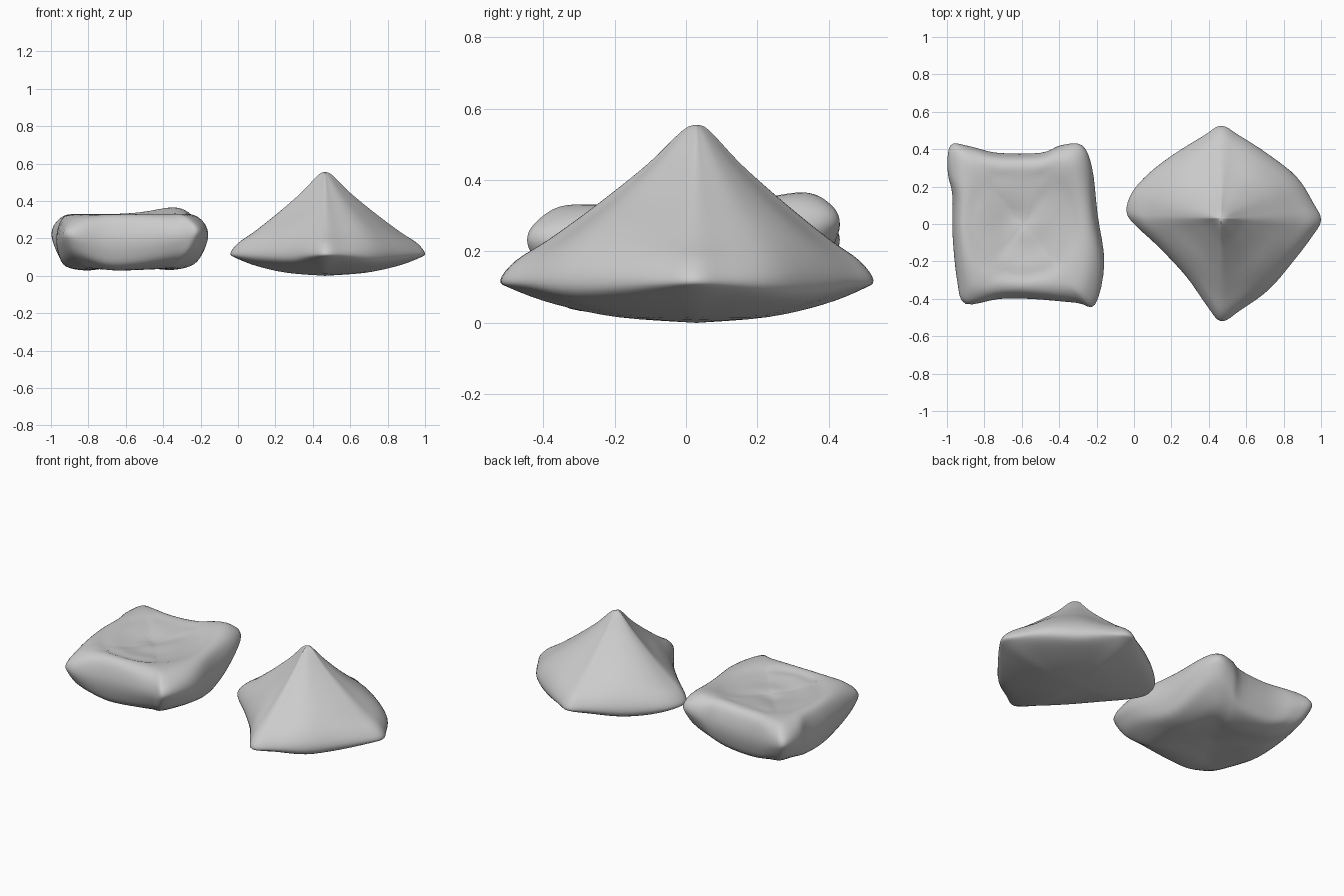
import bpy, bmesh, math

if "Cube" in bpy.data.objects:
    bpy.data.objects.remove(bpy.data.objects["Cube"])


def spline(points, steps, closed):
    """Catmull-Rom through tuples of any length."""
    n = len(points)
    out = []
    for i in range(n if closed else n - 1):
        p = [points[(i + k) % n] if closed else points[min(max(i + k, 0), n - 1)]
             for k in (-1, 0, 1, 2)]
        for j in range(steps):
            t = j / steps
            out.append(tuple(
                0.5 * (2 * b + (c - a) * t + (2 * a - 5 * b + 4 * c - d) * t * t
                       + (3 * b - a - 3 * c + d) * t ** 3)
                for a, b, c, d in zip(*p)))
    if not closed:
        out.append(tuple(points[-1]))
    return out


def pillow(name, center, outline, side, corner, detail=None):
    """Outline (x, y, corner weight) swept by a profile (reach, z), top to bottom."""
    cx, cy = center
    rim = spline(outline, 4, True)
    s, c = spline(side, 4, False), spline(corner, 4, False)
    bm = bmesh.new()

    def vert(x, y, z, top):
        return bm.verts.new((x, y, z + (detail(x, y, top) if detail else 0)))

    half = len(s) // 2
    top = vert(cx, cy, s[0][1], True)
    rings = []
    for i in range(1, len(s) - 1):
        ring = []
        for x, y, w in rim:
            r = s[i][0] * (1 - w) + c[i][0] * w
            z = s[i][1] * (1 - w) + c[i][1] * w
            ring.append(vert(cx + (x - cx) * r, cy + (y - cy) * r, z, i < half))
        rings.append(ring)
    bottom = vert(cx, cy, s[-1][1], False)
    n = len(rim)
    for k in range(n):
        m = (k + 1) % n
        bm.faces.new((top, rings[0][k], rings[0][m]))
        bm.faces.new((bottom, rings[-1][m], rings[-1][k]))
        for a, b in zip(rings, rings[1:]):
            bm.faces.new((a[k], b[k], b[m], a[m]))
    bmesh.ops.recalc_face_normals(bm, faces=bm.faces)
    for f in bm.faces:
        f.smooth = True
    mesh = bpy.data.meshes.new(name)
    bm.to_mesh(mesh)
    bm.free()
    obj = bpy.data.objects.new(name, mesh)
    bpy.context.collection.objects.link(obj)
    return obj


# Raised back right corner, and creases pressed into the seat of the square cushion
def seat_creases(x, y, top):
    lift = 0.05 * math.exp(-(math.hypot(x + 0.28, y - 0.42) / 0.22) ** 2)
    droop = -0.015 * math.exp(-(math.hypot(x + 0.92, y + 0.43) / 0.17) ** 2)
    if not top:
        return lift + droop
    d = math.hypot(x + 0.6, y)
    a = math.atan2(y, x + 0.6)
    ring = -0.01 * math.exp(-((d - 0.28) / 0.03) ** 2) * (0.6 - 0.4 * math.sin(a))
    swirl = 0.008 * math.sin(18 * d - a) * math.exp(-(d / 0.2) ** 2) * min(1, d / 0.05)
    return lift + droop + ring + swirl


# Square cushion with pinched corners
pillow("square_cushion", (-0.59, 0.0),
       [(-0.98, 0.42, 1), (-0.88, 0.415, .6), (-0.73, 0.38, 0), (-0.5, 0.38, 0),
        (-0.39, 0.42, .6), (-0.28, 0.42, 1), (-0.225, 0.3, .6), (-0.195, 0.05, 0),
        (-0.16, -0.21, .6), (-0.21, -0.43, 1), (-0.31, -0.42, .6), (-0.55, -0.40, 0),
        (-0.72, -0.40, 0), (-0.9, -0.425, 1), (-0.945, -0.3, .6), (-0.97, -0.05, 0),
        (-0.97, 0.15, 0), (-0.995, 0.28, .6)],
       [(0, .295), (.3, .305), (.6, .32), (.8, .33), (.93, .30), (1, .21),
        (.97, .12), (.87, .055), (.6, .03), (.3, .04), (0, .05)],
       [(0, .295), (.3, .305), (.6, .33), (.8, .325), (.94, .285), (1, .245),
        (.98, .20), (.86, .115), (.62, .045), (.3, .04), (0, .05)],
       seat_creases)

# Pyramid cushion standing on its bulging underside
pillow("pyramid_cushion", (0.465, 0.03),
       [(0.465, 0.525, 1), (0.56, 0.475, .7), (0.72, 0.37, 0), (0.87, 0.25, .2),
        (0.96, 0.11, .7), (1.0, 0.02, 1), (0.95, -0.07, .7), (0.85, -0.2, .2),
        (0.72, -0.35, 0), (0.57, -0.46, .7), (0.465, -0.52, 1), (0.385, -0.43, .7),
        (0.28, -0.28, 0), (0.13, -0.12, .2), (0.0, 0.0, .7), (-0.04, 0.07, 1),
        (-0.01, 0.17, .7), (0.08, 0.27, .2), (0.21, 0.37, 0), (0.37, 0.47, .6)],
       [(0, .555), (.07, .54), (.25, .455), (.5, .355), (.75, .27), (.92, .195),
        (1, .125), (.96, .075), (.74, .042), (.4, .014), (0, 0)],
       [(0, .555), (.07, .54), (.25, .445), (.5, .335), (.75, .235), (.92, .175),
        (1, .12), (.94, .095), (.72, .052), (.4, .016), (0, 0)])
